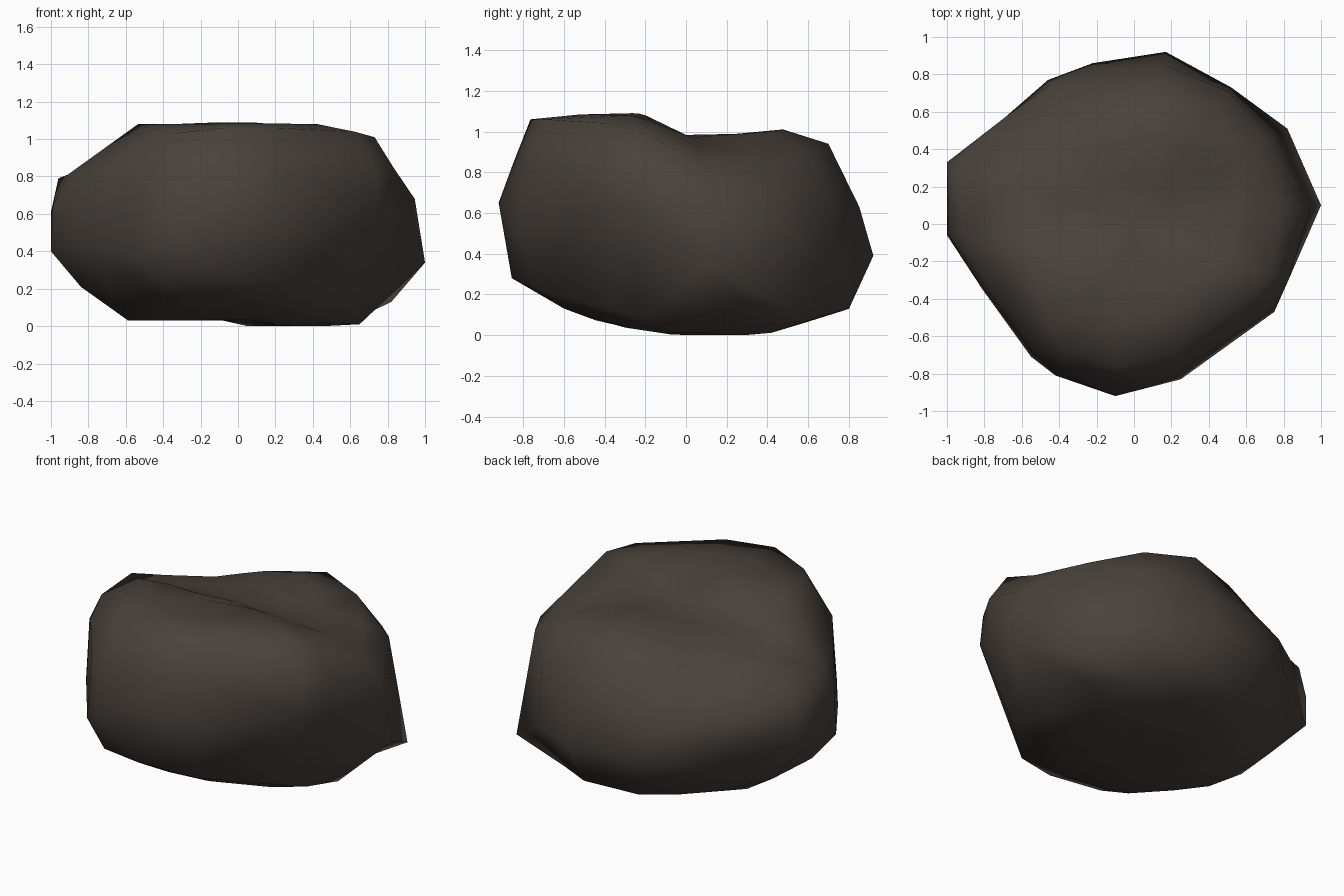
import bpy, bmesh, math

if "Cube" in bpy.data.objects:
    bpy.data.objects.remove(bpy.data.objects["Cube"])

# one column per outline corner:
# x, y, widest z, base (scale, z), upper (scale, z), rim (scale, z)
COLUMNS = [
    (1.00, .10, .34, .65, .01, .945, .68, .80, .85),
    (.82, .51, .13, .80, .05, .89, .79, .74, .88),
    (.52, .73, .35, .82, .07, .97, .70, .80, .92),
    (.17, .92, .39, .87, .13, .925, .63, .76, .94),
    (-.22, .86, .40, .86, .11, .94, .62, .75, .89),
    (-.46, .77, .40, .80, .11, .97, .60, .80, .80),
    (-.69, .57, .45, .80, .12, 1.0, .62, .82, .79),
    (-1.0, .33, .42, .79, .19, 1.0, .61, .96, .79),
    (-1.0, -.06, .40, .84, .21, .99, .64, .91, .81),
    (-.81, -.35, .42, .82, .16, .97, .80, .66, 1.08),
    (-.55, -.71, .38, .89, .21, .97, .78, .80, 1.05),
    (-.42, -.81, .48, .94, .25, .98, .75, .83, 1.03),
    (-.10, -.92, .65, .93, .28, .92, .85, .83, 1.06),
    (.25, -.83, .55, .88, .22, .95, .84, .83, 1.06),
    (.75, -.47, .65, .78, .13, .98, .84, .83, 1.04),
    (.83, -.29, .62, .76, .08, 1.0, .85, .88, 1.01),
]


def bump(v):
    return math.exp(-v * v)


def top_height(x, y):
    """Front ridge, a valley across the middle and a lower back ridge."""
    t = min(1, max(0, (y + .25) / .28))
    z = 1.09 - .11 * t * t * (3 - 2 * t)
    z += .06 * bump((y - .42) / .13) * bump((x - .15) / .3)
    return z - t * (.12 * max(0, x - .2) + .1 * max(0, -x - .1))


def under_height(x, y):
    """Nearly flat, rising to the front, the back and a little to the left."""
    z = .15 * max(0, -y - .05) + .22 * max(0, -y - .38) + .3 * max(0, y - .38)
    return max(z, .03 if x < -.05 else 0)


bm = bmesh.new()
n = len(COLUMNS)

# rings from the underside to the top
rings = []
for frac in (.35, .7):
    flat = [(c[0] * c[3] * frac, c[1] * c[3] * frac) for c in COLUMNS]
    rings.append([(x, y, under_height(x, y)) for x, y in flat])
rings.append([(c[0]*c[3], c[1]*c[3], c[4]) for c in COLUMNS])
rings.append([(c[0], c[1], c[2]) for c in COLUMNS])
rings.append([(c[0]*c[5], c[1]*c[5], c[6]) for c in COLUMNS])
rings.append([(c[0]*c[7], c[1]*c[7], c[8]) for c in COLUMNS])
for frac, weight in ((.68, .8), (.35, 1)):
    ring = []
    for c in COLUMNS:
        x, y = c[0] * c[7] * frac, c[1] * c[7] * frac
        ring.append((x, y, c[8] + (top_height(x, y) - c[8]) * weight))
    rings.append(ring)

loops = [[bm.verts.new(p) for p in ring] for ring in rings]
for a, b in zip(loops, loops[1:]):
    for i in range(n):
        j = (i + 1) % n
        bm.faces.new((a[i], a[j], b[j], b[i]))

# close the underside and the top
for loop, z in ((loops[0], .03), (loops[-1], top_height(0, 0))):
    centre = bm.verts.new((0, 0, z))
    for i in range(n):
        bm.faces.new((loop[i], loop[(i + 1) % n], centre))
bmesh.ops.triangulate(bm, faces=bm.faces[:])
bmesh.ops.recalc_face_normals(bm, faces=bm.faces[:])
for f in bm.faces:
    f.smooth = True

mesh = bpy.data.meshes.new("boulder")
bm.to_mesh(mesh)
bm.free()
rock = bpy.data.objects.new("boulder", mesh)
bpy.context.collection.objects.link(rock)

stone = bpy.data.materials.new("dark brown stone")
stone.diffuse_color = (.066, .053, .044, 1)
stone.use_nodes = True
stone.node_tree.nodes["Principled BSDF"].inputs["Base Color"].default_value = stone.diffuse_color
mesh.materials.append(stone)
